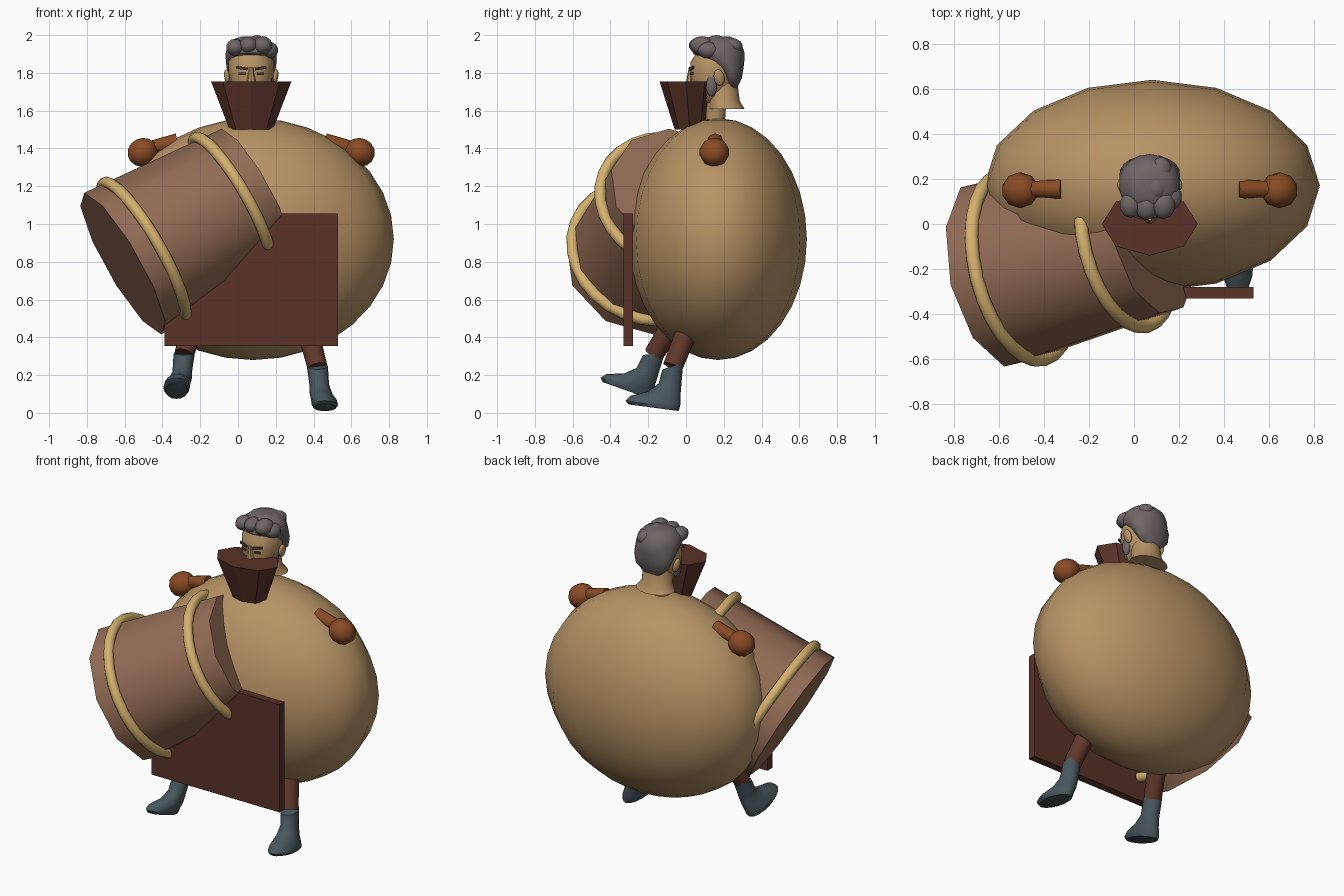
import bpy, bmesh
from math import sin, cos, pi, radians
from mathutils import Vector

cube = bpy.data.objects.get("Cube")
if cube:
    bpy.data.objects.remove(cube, do_unlink=True)


def material(name, r, g, b):
    m = bpy.data.materials.new(name)
    m.use_nodes = True
    m.diffuse_color = (r, g, b, 1)
    m.node_tree.nodes["Principled BSDF"].inputs["Base Color"].default_value = (r, g, b, 1)
    return m


SKIN = material("skin tan", .47, .29, .13)
BARREL = material("barrel brown", .29, .15, .09)
ROPE = material("rope gold", .67, .45, .16)
WOOD = material("dark wood", .10, .032, .022)
TROUSER = material("trouser brown", .12, .04, .025)
BOOT = material("boot slate", .065, .095, .11)
HAIR = material("hair grey", .16, .13, .13)
GLOVE = material("glove rust", .25, .07, .018)
DARK = material("dark grey", .06, .045, .042)

MID = .07  # centre line of the figure


def finish(name, mat, angle=40):
    o = bpy.context.object
    o.name = name
    o.data.materials.clear()
    o.data.materials.append(mat)
    if angle:
        bpy.ops.object.shade_smooth_by_angle(angle=radians(angle))
    return o


def ball(name, mat, loc, size, segs=16, rings=10, rot=(0, 0, 0)):
    bpy.ops.mesh.primitive_uv_sphere_add(segments=segs, ring_count=rings, radius=1, location=loc, rotation=rot)
    bpy.context.object.scale = size
    return finish(name, mat, 60)


def box(name, mat, loc, size, rot=(0, 0, 0)):
    bpy.ops.mesh.primitive_cube_add(size=1, location=loc, rotation=rot)
    bpy.context.object.scale = size
    return finish(name, mat, 0)


def tube(name, mat, a, b, r1, r2, sides=14):
    a, b = Vector(a), Vector(b)
    bpy.ops.mesh.primitive_cone_add(vertices=sides, radius1=r1, radius2=r2, depth=(b - a).length,
                                    location=(a + b) / 2, rotation=(b - a).to_track_quat('Z', 'Y').to_euler())
    return finish(name, mat)


def loft(name, mat, rows, sides=16, loc=(0, 0, 0), rot=(0, 0, 0), angle=50):
    """Skin ovals; a row is front y, front z, back y, back z, half width, x."""
    bm = bmesh.new()
    rings = []
    for fy, fz, by, bz, w, x in rows:
        ring = []
        for i in range(sides):
            c, s = cos(2 * pi * i / sides), sin(2 * pi * i / sides)
            ring.append(bm.verts.new((x + w * s, (fy + by) / 2 + (fy - by) / 2 * c,
                                      (fz + bz) / 2 + (fz - bz) / 2 * c)))
        rings.append(ring)
    for lo, hi in zip(rings, rings[1:]):
        for i in range(sides):
            j = (i + 1) % sides
            bm.faces.new((lo[i], lo[j], hi[j], hi[i]))
    bm.faces.new(rings[0])
    bm.faces.new(rings[-1])
    bmesh.ops.recalc_face_normals(bm, faces=bm.faces)
    me = bpy.data.meshes.new(name)
    bm.to_mesh(me)
    bm.free()
    o = bpy.data.objects.new(name, me)
    bpy.context.collection.objects.link(o)
    o.location, o.rotation_euler = loc, rot
    bpy.ops.object.select_all(action='DESELECT')
    o.select_set(True)
    bpy.context.view_layer.objects.active = o
    return finish(name, mat, angle)


def flat(rows):
    """Level rows: z, front y, back y, half width."""
    return [(f, z, b, z, w, MID) for z, f, b, w in rows]


# Round body
ball("body", SKIN, (.08, .17, .92), (.745, .47, .64), 16, 16)

# Barrel with two rope hoops
end_a, end_b = Vector((-.61, -.22, .79)), Vector((.085, -.05, 1.19))
tube("barrel", BARREL, end_a, end_b, .43, .36, 10)
turn = (end_b - end_a).to_track_quat('Z', 'Y').to_euler()
for name, t, r in (("lower_hoop", .16, .42), ("upper_hoop", .83, .385)):
    bpy.ops.mesh.primitive_torus_add(major_radius=r, minor_radius=.031, major_segments=28, minor_segments=10,
                                     location=end_a.lerp(end_b, t), rotation=turn)
    finish(name, ROPE, 60)

# Front board and collar cup
box("front_board", WOOD, (.07, -.305, .705), (.92, .05, .70))
loft("collar", WOOD, flat([(1.50, -.06, .10, .115), (1.755, -.14, .14, .213)]), 8, angle=20)

# Gloves and wrists
for side, word in ((1, "left"), (-1, "right")):
    tube(word + "_wrist", GLOVE, (MID + side * .39, .155, 1.435), (MID + side * .55, .155, 1.40), .045, .035, 10)
    ball(word + "_glove", GLOVE, (MID + side * .575, .15, 1.38), (.085, .08, .075), 10, 7, (0, side * .45, 0))

# Legs and boots
for word, side, ankle, hip, pitch in (("left", 1, (.42, -.07, .245), (.36, .02, .47), 0),
                                      ("right", -1, (-.285, -.17, .31), (-.23, -.06, .49), -12)):
    tube(word + "_leg", TROUSER, ankle, hip, .053, .058)
    loft(word + "_boot", BOOT, [(-.055, -.015, .055, .02, .056, 0), (-.075, -.09, .045, -.10, .052, side * .01),
                                (-.13, -.13, .04, -.16, .06, side * .02), (-.225, -.155, .04, -.20, .068, side * .035),
                                (-.25, -.18, .035, -.225, .07, side * .04), (-.235, -.20, .03, -.235, .06, side * .04)],
         loc=ankle, rot=(radians(pitch), 0, 0))

# Neck and head
tube("neck_core", SKIN, (MID, .155, 1.52), (MID, .155, 1.68), .05, .06)
loft("neck", SKIN, flat([(1.61, .12, .31, .125), (1.65, .11, .285, .095), (1.76, .09, .27, .09)]))
loft("head", SKIN, flat([(1.64, .06, .16, .05), (1.68, .04, .22, .085), (1.74, .025, .26, .11),
                         (1.80, .022, .28, .12), (1.86, .025, .28, .12), (1.94, .08, .26, .09)]))
tube("nose", SKIN, (MID, .025, 1.755), (MID, .025, 1.83), .024, .01, 8)
ball("beard", HAIR, (MID, .085, 1.69), (.095, .065, .045))

# Hair cap swept back, with wavy locks on top
loft("hair", HAIR, flat([(1.72, .22, .27, .06), (1.77, .20, .295, .115), (1.83, .155, .305, .133),
                         (1.875, .075, .31, .137), (1.905, .035, .31, .137), (1.95, .045, .295, .125),
                         (1.98, .09, .265, .09), (1.992, .13, .23, .05)]), 18)
for i, (x, y, z, r) in enumerate([(-.015, .085, 1.935, .05), (.055, .075, 1.945, .05), (.13, .085, 1.945, .055),
                                  (.165, .12, 1.92, .05), (.10, .16, 1.955, .05), (.02, .17, 1.945, .05),
                                  (.12, .24, 1.94, .05)]):
    ball(f"hair_lock_{i + 1}", HAIR, (x, y, z), (r, r * 1.2, r * .9), 10, 7)

# Ears, sideburns, eyes and brows
for side, word in ((1, "left"), (-1, "right")):
    ball(word + "_ear", SKIN, (MID + side * .125, .175, 1.775), (.018, .028, .045), 10, 8, (.2, side * .2, 0))
    ball(word + "_sideburn", HAIR, (MID + side * .10, .135, 1.735), (.022, .03, .06), 10, 8)
    box(word + "_eye", DARK, (MID + side * .048, .030, 1.795), (.036, .009, .012), (0, 0, side * .3))
    box(word + "_brow", DARK, (MID + side * .05, .029, 1.825), (.06, .009, .014), (0, side * -.15, side * .3))
